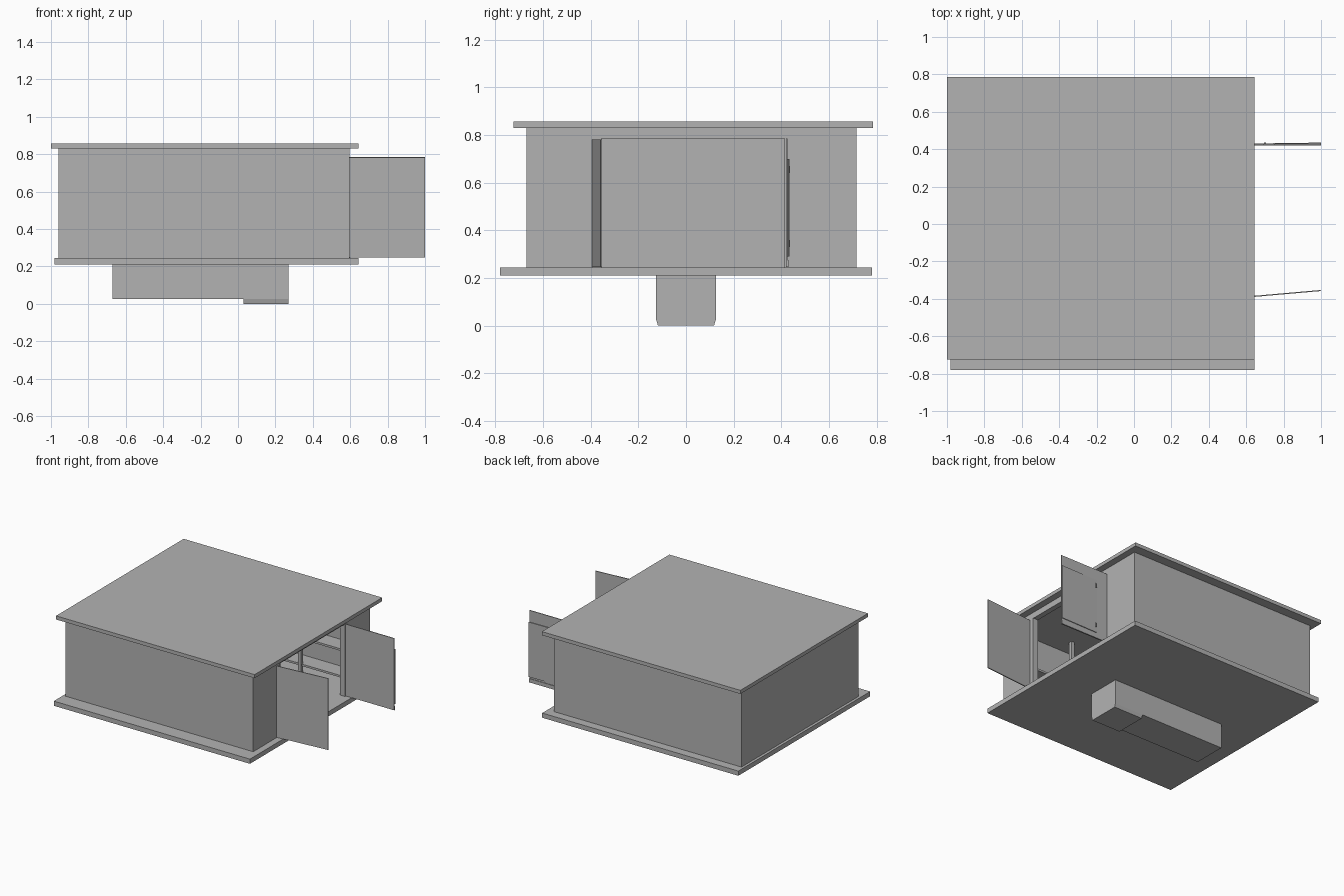
import bpy
import math
from mathutils import Matrix, Vector

cube = bpy.data.objects.get("Cube")
if cube:
    bpy.data.objects.remove(cube, do_unlink=True)

grey = bpy.data.materials.new("plain grey")
grey.use_nodes = True
COLOUR = (0.45, 0.45, 0.45, 1)
grey.diffuse_color = COLOUR
grey.node_tree.nodes["Principled BSDF"].inputs["Base Color"].default_value = COLOUR


def box(name, x, y, z):
    """Axis-aligned box from three (low, high) ranges."""
    bpy.ops.mesh.primitive_cube_add(size=1)
    ob = bpy.context.object
    ob.name = name
    size = Vector((x[1] - x[0], y[1] - y[0], z[1] - z[0]))
    mid = Vector((sum(x), sum(y), sum(z))) / 2
    ob.data.transform(Matrix.Translation(mid) @ Matrix.Diagonal(size).to_4x4())
    ob.data.materials.append(grey)
    return ob


def swing(ob, hinge, degrees):
    """Turn a door part about a vertical hinge line."""
    pivot = Matrix.Translation((hinge[0], hinge[1], 0))
    ob.data.transform(pivot @ Matrix.Rotation(math.radians(degrees), 4, "Z") @ pivot.inverted())


# Floor and roof slabs
box("floor_slab", (-0.98, 0.645), (-0.78, 0.78), (0.21, 0.245))
box("roof_slab", (-1, 0.645), (-0.725, 0.785), (0.83, 0.857))

# Walls, with a doorway in the +x end
T = 0.04
X0, X1, Y0, Y1 = -0.96, 0.595, -0.67, 0.715
Z = (0.245, 0.83)
D0, D1, DTOP = -0.36, 0.42, 0.785
box("front_wall", (X0, X1), (Y0, Y0 + T), Z)
box("back_wall", (X0, X1), (Y1 - T, Y1), Z)
box("closed_end_wall", (X0, X0 + T), (Y0 + T, Y1 - T), Z)
box("doorway_wall_front", (X1 - T, X1), (Y0 + T, D0), Z)
box("doorway_wall_back", (X1 - T, X1), (D1, Y1 - T), Z)
box("doorway_lintel", (X1 - T, X1), (D0, D1), (DTOP, Z[1]))

# Slim jambs lining the doorway
for name, y in (("front", (D0, D0 + 0.006)), ("back", (D1 - 0.006, D1))):
    box("jamb_" + name, (X1 - T, X1 + 0.003), y, (Z[0], DTOP))

# Interior posts and rails beside the doorway
for side, wall, inner in (("front", Y0 + T, -0.5), ("back", Y1 - T, 0.55)):
    lo, hi = sorted((wall, inner))
    for i, x in enumerate((-0.4, 0.12)):
        box(f"post_{side}_{i}", (x, x + 0.025), (inner - 0.012, inner + 0.012), Z)
    for i, z in enumerate((0.3, 0.5)):
        box(f"rail_{side}_{i}", (-0.4, 0.5), (lo, hi), (z, z + 0.015))

# Open doors
front_door = box("front_door", (X1, 1.0), (-0.394, -0.388), (0.247, 0.782))
swing(front_door, (X1, -0.391), 5)
box("back_door", (X1, 1.0), (0.42, 0.426), (0.247, 0.785))
panel = box("back_door_panel", (0.69, 1.0), (0.4255, 0.431), (0.29, 0.7))
swing(panel, (0.69, 0.428), 0.8)
for i, z in enumerate((0.33, 0.64)):
    box(f"panel_hinge_{i}", (0.695, 0.705), (0.426, 0.437), (z, z + 0.03))
box("back_door_sill", (X1, 1.0), (0.426, 0.43), (0.247, 0.275))

# Equipment box beneath the floor, with a tapered tray at one end
box("under_box", (-0.67, 0.27), (-0.125, 0.125), (0.025, 0.21))
tray = box("under_tray", (0.03, 0.27), (-0.125, 0.125), (0, 0.025))
for v in tray.data.vertices:
    if v.co.z < 0.01:
        v.co.y *= 0.94
